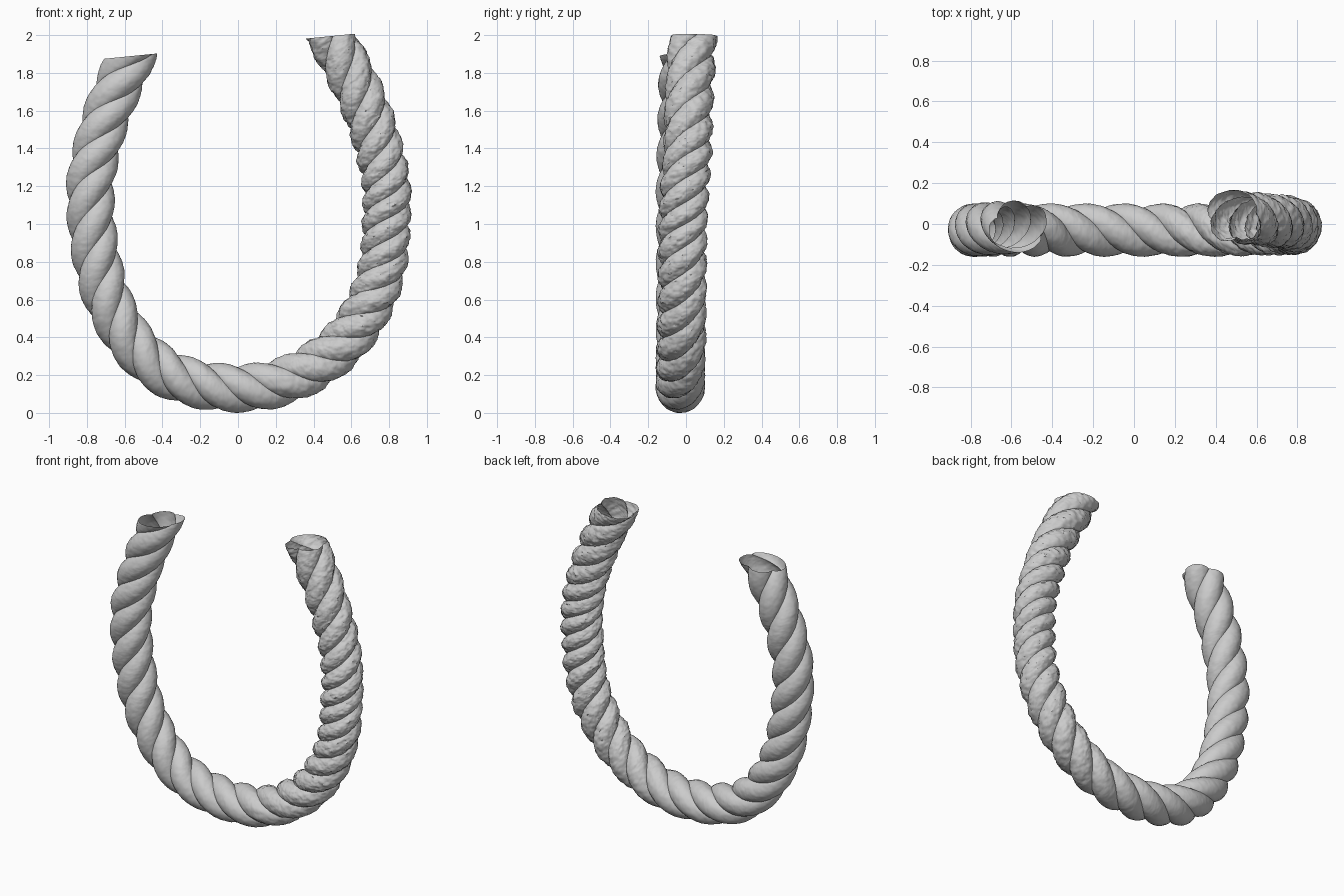
import bpy, bmesh, math
from mathutils import Vector, noise

if "Cube" in bpy.data.objects:
    bpy.data.objects.remove(bpy.data.objects["Cube"])

# Centre line of the bent rope (x, y, z), left end to right end
PATH = [Vector(p) for p in [
    (-0.50, -0.01, 2.02), (-0.575, -0.015, 1.86), (-0.685, -0.02, 1.6), (-0.74, -0.025, 1.42),
    (-0.78, -0.03, 1.22), (-0.775, -0.03, 1.0), (-0.745, -0.03, 0.8), (-0.69, -0.03, 0.6),
    (-0.57, -0.03, 0.38), (-0.4, -0.03, 0.22), (-0.2, -0.03, 0.147), (0.0, -0.03, 0.127),
    (0.2, -0.03, 0.152), (0.4, -0.03, 0.24), (0.58, -0.025, 0.39), (0.71, -0.02, 0.6),
    (0.77, -0.02, 0.8), (0.785, -0.015, 1.0), (0.785, -0.005, 1.2), (0.745, 0.01, 1.4),
    (0.68, 0.015, 1.6), (0.59, 0.025, 1.8), (0.50, 0.035, 1.97), (0.42, 0.04, 2.11)]]
# Length of one full strand turn at (path point, lead)
LEADS = [(0, 0.62), (4, 0.58), (9, 0.57), (12, 0.57), (15, 0.43), (17, 0.34), (18.5, 0.36), (21, 0.55), (23, 0.6)]
STEPS, SIDES = 40, 72


def lead_at(t):
    for (a, la), (b, lb) in zip(LEADS, LEADS[1:]):
        if t <= b:
            return la + (lb - la) * (t - a) / (b - a)
    return LEADS[-1][1]


def spline(t):
    i = min(int(t), len(PATH) - 2)
    u = t - i
    p1, p2 = PATH[i], PATH[i + 1]
    p0 = PATH[i - 1] if i > 0 else 2 * p1 - p2
    p3 = PATH[i + 2] if i + 2 < len(PATH) else 2 * p2 - p1
    return 0.5 * (2 * p1 + (p2 - p0) * u + (2 * p0 - 5 * p1 + 4 * p2 - p3) * u * u
                  + (3 * p1 - p0 - 3 * p2 + p3) * u ** 3)


# Sample path and accumulate twist
count = (len(PATH) - 1) * STEPS
ts = [i / STEPS for i in range(count + 1)]
pts = [spline(t) for t in ts]
twist = [0.0]
for i in range(1, count + 1):
    twist.append(twist[-1] - 2 * math.pi * (pts[i] - pts[i - 1]).length / lead_at(ts[i]))
phase = math.pi - twist[4 * STEPS]

# Three-lobed section swept and twisted along the path
bm = bmesh.new()
rings = []
for i, p in enumerate(pts):
    d = pts[min(i + 1, count)] - pts[max(i - 1, 0)]
    n = Vector((-d.z, 0, d.x)).normalized()
    rough = 0.002 + 0.005 * min(max((p.x - 0.1) / 0.5, 0), 1)
    ring = []
    for j in range(SIDES):
        a = 2 * math.pi * j / SIDES
        r = 0.101 + 0.029 * abs(math.cos(1.5 * a)) ** 0.8
        phi = a + twist[i] + phase
        out = n * math.cos(phi) + Vector((0, 1, 0)) * math.sin(phi)
        q = p + out * r
        ring.append(bm.verts.new(q + out * rough * (noise.noise(q * 35) + 0.6 * noise.noise(q * 90))))
    rings.append(ring)
for r0, r1 in zip(rings, rings[1:]):
    for j in range(SIDES):
        k = (j + 1) % SIDES
        bm.faces.new((r0[j], r0[k], r1[k], r1[j]))

# Cut both hollow ends with one slightly sloping plane
bmesh.ops.bisect_plane(bm, geom=bm.verts[:] + bm.edges[:] + bm.faces[:],
                       plane_co=(-0.57, 0, 1.885), plane_no=(-0.1, 0, 1), clear_outer=True)
bmesh.ops.recalc_face_normals(bm, faces=bm.faces[:])
low = min(v.co.z for v in bm.verts)
bmesh.ops.translate(bm, verts=bm.verts[:], vec=(0, 0, -low))

mesh = bpy.data.meshes.new("twisted_rope")
bm.to_mesh(mesh)
bm.free()
rope = bpy.data.objects.new("twisted_rope", mesh)
bpy.context.collection.objects.link(rope)
bpy.context.view_layer.objects.active = rope
rope.select_set(True)
bpy.ops.object.shade_smooth_by_angle(angle=math.radians(40))
